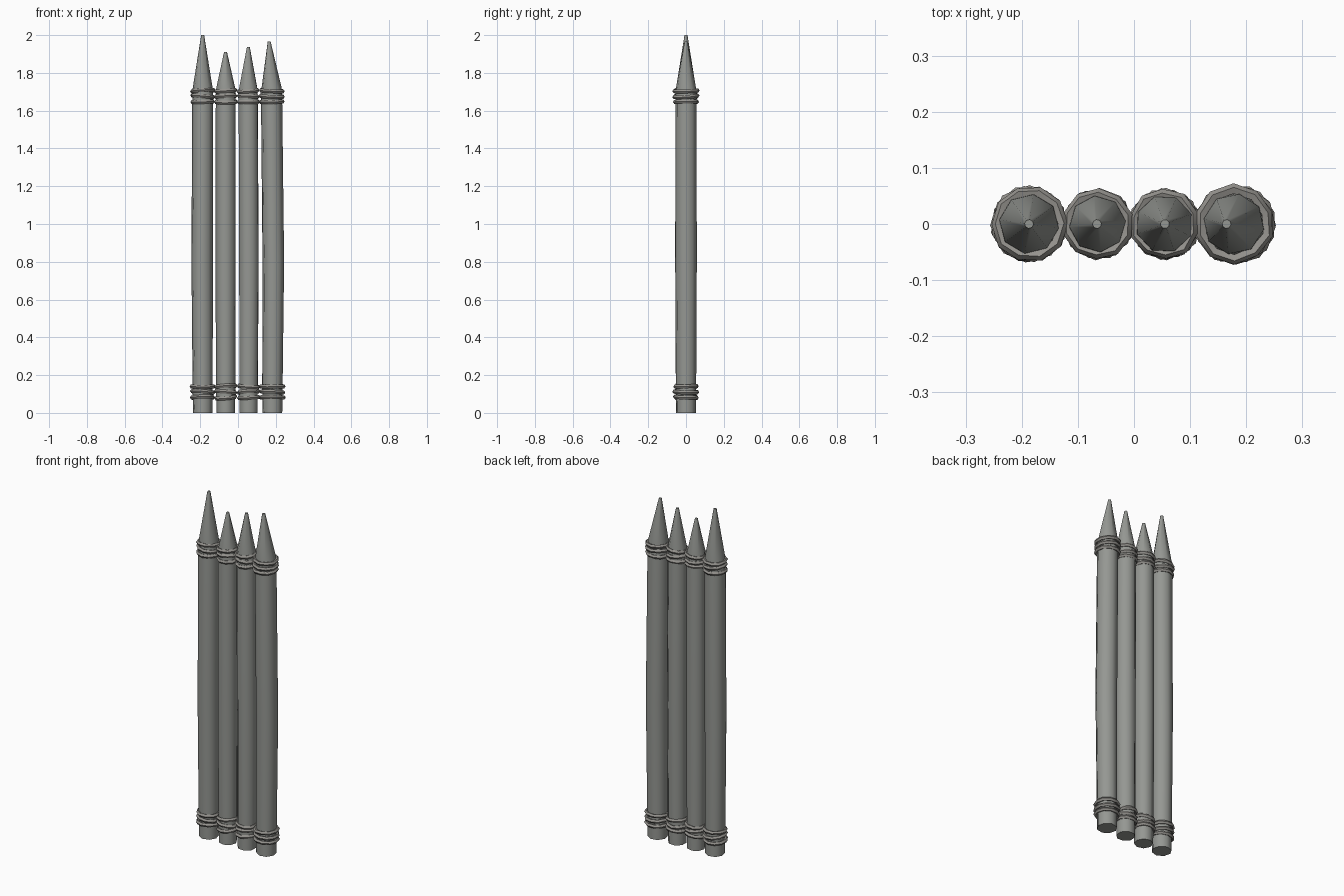
import bpy, bmesh, math, random
from mathutils import Matrix, Vector

if "Cube" in bpy.data.objects:
    bpy.data.objects.remove(bpy.data.objects["Cube"])

random.seed(4)
SIDES = 8

wood = bpy.data.materials.new("weathered_wood")
wood.diffuse_color = (0.30, 0.31, 0.29, 1)
wood.use_nodes = True
wood.node_tree.nodes["Principled BSDF"].inputs["Base Color"].default_value = wood.diffuse_color
rope = bpy.data.materials.new("rope")
rope.diffuse_color = (0.30, 0.29, 0.27, 1)
rope.use_nodes = True
rope.node_tree.nodes["Principled BSDF"].inputs["Base Color"].default_value = rope.diffuse_color


def finish(bm, name, mat, angle):
    bmesh.ops.recalc_face_normals(bm, faces=bm.faces)
    me = bpy.data.meshes.new(name)
    bm.to_mesh(me)
    bm.free()
    me.materials.append(mat)
    ob = bpy.data.objects.new(name, me)
    bpy.context.collection.objects.link(ob)
    bpy.context.view_layer.objects.active = ob
    ob.select_set(True)
    bpy.ops.object.shade_smooth_by_angle(angle=math.radians(angle))
    ob.select_set(False)


# Sharpened post: lofted rings of (x, z, radius), capped at both ends
def post(name, sections, turn):
    bm = bmesh.new()
    rings = []
    for x, z, r in sections:
        rings.append([bm.verts.new((x + r * math.cos(turn + math.tau * i / SIDES),
                                    r * math.sin(turn + math.tau * i / SIDES), z))
                      for i in range(SIDES)])
    for a, b in zip(rings, rings[1:]):
        for i in range(SIDES):
            j = (i + 1) % SIDES
            bm.faces.new((a[i], a[j], b[j], b[i]))
    bm.faces.new(rings[0][::-1])
    bm.faces.new(rings[-1])
    finish(bm, name, wood, 50)


# Lashing: three slightly tilted low-poly rope loops
def lashing(name, x, z, radius):
    bm = bmesh.new()
    seg, sec, tube = 10, 5, 0.010
    for k in (-1, 0, 1):
        turn = random.uniform(0, math.tau)
        tilt = Matrix.Rotation(random.uniform(-0.09, 0.09), 3, 'X') @ \
            Matrix.Rotation(random.uniform(-0.09, 0.09), 3, 'Y')
        centre = Vector((x, 0, z + 0.029 * k))
        grid = []
        for i in range(seg):
            a = turn + math.tau * i / seg
            wob = random.uniform(-0.002, 0.002)
            row = []
            for j in range(sec):
                b = math.tau * j / sec
                r = radius - tube + wob + tube * math.cos(b)
                p = Vector((r * math.cos(a), r * math.sin(a), tube * 1.1 * math.sin(b)))
                row.append(bm.verts.new(centre + tilt @ p))
            grid.append(row)
        for i in range(seg):
            for j in range(sec):
                i2, j2 = (i + 1) % seg, (j + 1) % sec
                bm.faces.new((grid[i][j], grid[i2][j], grid[i2][j2], grid[i][j2]))
    finish(bm, name, rope, 40)


# bottom x, middle x, shoulder x, tip x, radius, tip height, rope radius
posts = [
    (-0.187, -0.190, -0.187, -0.187, 0.056, 2.000, 0.068),
    (-0.065, -0.066, -0.065, -0.066, 0.053, 1.910, 0.063),
    (0.056, 0.058, 0.054, 0.055, 0.054, 1.938, 0.063),
    (0.182, 0.187, 0.178, 0.165, 0.057, 1.965, 0.071),
]
for n, (xb, xm, xs, xt, r, top, rr) in enumerate(posts, 1):
    post(f"post_{n}", [
        (xb, 0.0, r * 0.93), (xb, 0.12, r * 0.96), (xm, 0.8, r * 1.02),
        (xs, 1.65, r), (xs, 1.72, r * 0.95), (xt, top, 0.008)], 0.39 + 0.25 * n)
    lashing(f"lower_rope_{n}", xb, 0.111, rr)
    lashing(f"upper_rope_{n}", xs, 1.676, rr)
